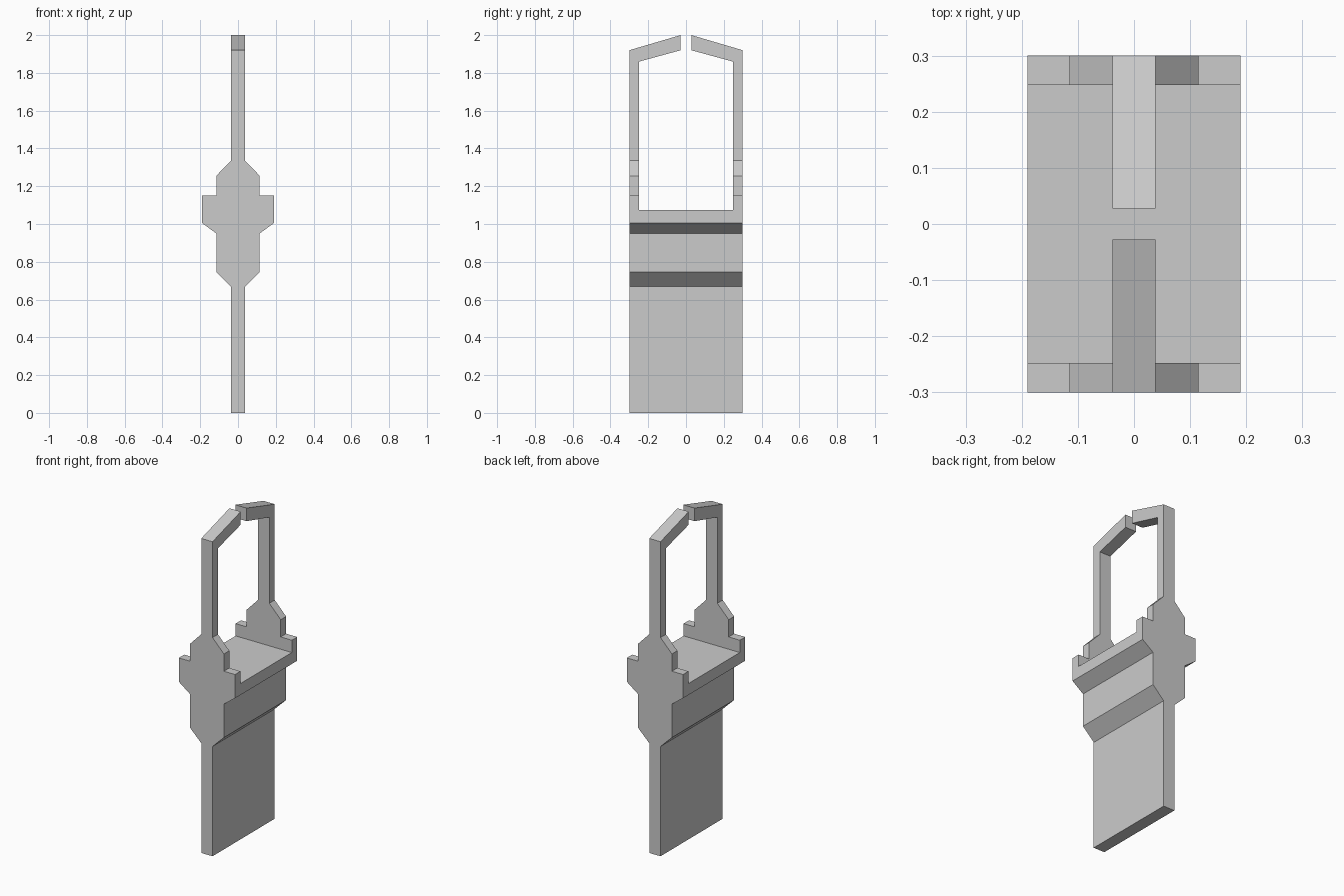
import bpy, bmesh
from mathutils import Vector

if "Cube" in bpy.data.objects:
    bpy.data.objects.remove(bpy.data.objects["Cube"])


def prism(name, half_profile, axis, half_depth):
    """Mirror a (width, z) half profile and extrude it along x (0) or y (1)."""
    outline = half_profile + [(-w, z) for w, z in reversed(half_profile)]
    bm = bmesh.new()
    verts = [bm.verts.new((-half_depth, w, z) if axis == 0 else (w, -half_depth, z))
             for w, z in outline]
    face = bm.faces.new(verts)
    step = Vector((0, 0, 0))
    step[axis] = 2 * half_depth
    ext = bmesh.ops.extrude_face_region(bm, geom=[face], use_keep_orig=True)
    moved = [g for g in ext["geom"] if isinstance(g, bmesh.types.BMVert)]
    bmesh.ops.translate(bm, verts=moved, vec=step)
    bmesh.ops.recalc_face_normals(bm, faces=bm.faces)
    mesh = bpy.data.meshes.new(name)
    bm.to_mesh(mesh)
    bm.free()
    obj = bpy.data.objects.new(name, mesh)
    bpy.context.collection.objects.link(obj)
    return obj


# Front silhouette: thin blade, stepped shoulders, thin uprights
clip_body = prism("clip_body", [
    (0.038, 0), (0.038, 0.67), (0.115, 0.745), (0.115, 0.95),
    (0.19, 1.005), (0.19, 1.15), (0.115, 1.15), (0.115, 1.255),
    (0.038, 1.335), (0.038, 2.1)], 1, 0.4)

# Side silhouette: solid base, open frame, two sloping arms with a gap
side_shape = prism("side_shape", [
    (0.3, -0.1), (0.3, 1.92), (0.028, 2.0), (0.028, 1.92),
    (0.248, 1.86), (0.248, 1.075)], 0, 0.3)
side_shape.hide_render = True

# Keep only the volume shared by both silhouettes
cut = clip_body.modifiers.new("side_cut", "BOOLEAN")
cut.operation = "INTERSECT"
cut.solver = "EXACT"
cut.object = side_shape
bpy.context.view_layer.objects.active = clip_body
clip_body.select_set(True)
bpy.ops.object.modifier_apply(modifier=cut.name)
bpy.data.objects.remove(side_shape)
